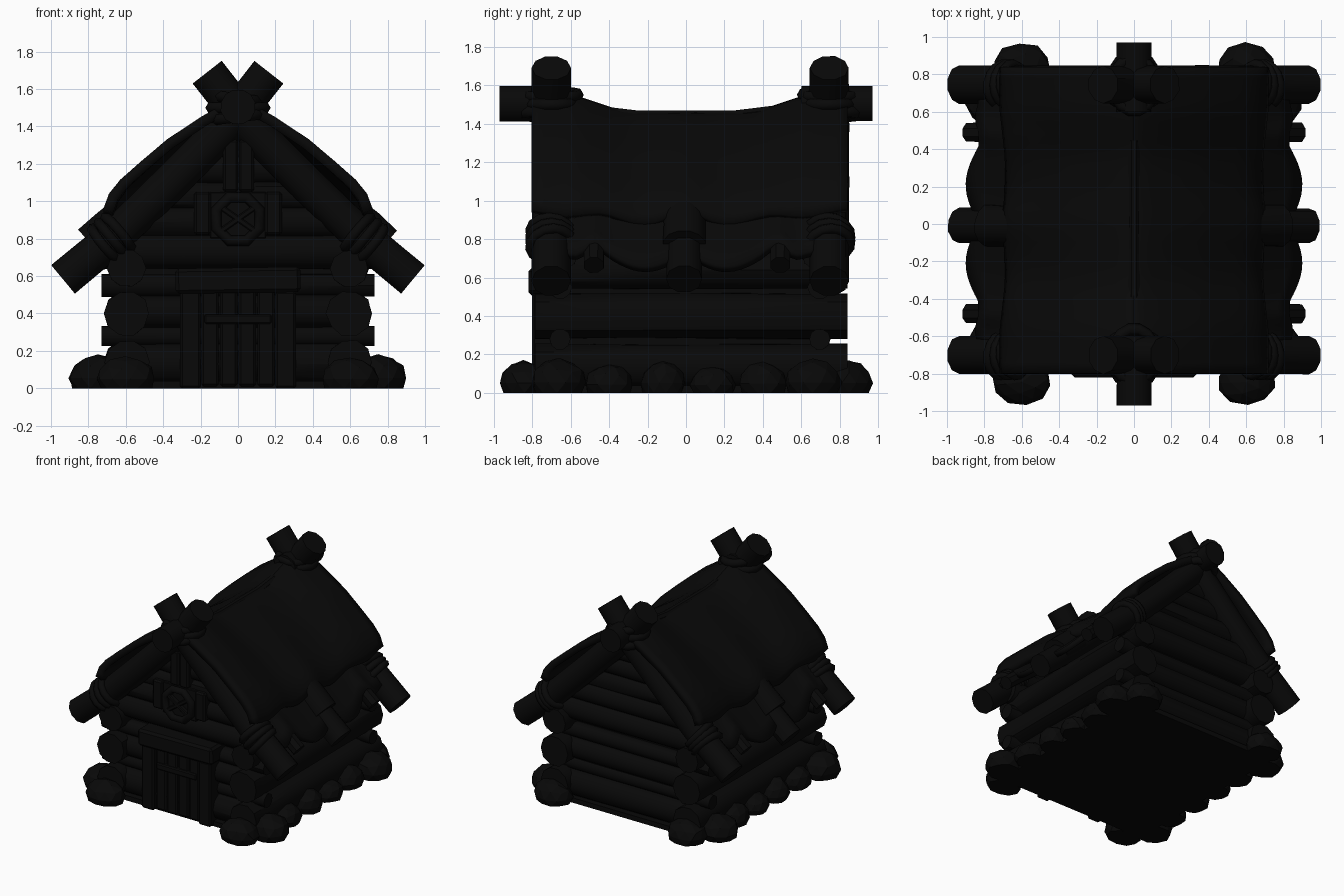
import bpy, bmesh, math, random
from mathutils import Vector, Matrix

if "Cube" in bpy.data.objects:
    bpy.data.objects.remove(bpy.data.objects["Cube"])

random.seed(4)
DARK = bpy.data.materials.new("near_black")
DARK.diffuse_color = (0.0025, 0.0025, 0.0025, 1)
DARK.use_nodes = True
DARK.node_tree.nodes["Principled BSDF"].inputs["Base Color"].default_value = DARK.diffuse_color


def finish(bm, name, angle=None):
    bmesh.ops.recalc_face_normals(bm, faces=bm.faces)
    me = bpy.data.meshes.new(name)
    bm.to_mesh(me)
    bm.free()
    me.materials.append(DARK)
    ob = bpy.data.objects.new(name, me)
    bpy.context.collection.objects.link(ob)
    if angle:
        bpy.ops.object.select_all(action='DESELECT')
        ob.select_set(True)
        bpy.context.view_layer.objects.active = ob
        bpy.ops.object.shade_smooth_by_angle(angle=math.radians(angle))
    return ob


def log(name, pts, r, sides=10, wobble=0.04):
    """Round timber swept along a path, with slightly uneven rings."""
    bm = bmesh.new()
    pts = [Vector(p) for p in pts]
    rings = []
    for i, p in enumerate(pts):
        t = (pts[min(i + 1, len(pts) - 1)] - pts[max(i - 1, 0)]).normalized()
        ref = Vector((0, 1, 0)) if abs(t.y) < 0.9 else Vector((1, 0, 0))
        u = t.cross(ref).normalized()
        v = t.cross(u)
        ring = []
        for k in range(sides):
            a = 2 * math.pi * (k + 0.5) / sides
            rr = r * (1 + random.uniform(-wobble, wobble))
            ring.append(bm.verts.new(p + u * math.cos(a) * rr + v * math.sin(a) * rr))
        rings.append(ring)
    for a, b in zip(rings, rings[1:]):
        for k in range(sides):
            bm.faces.new((a[k], a[k - 1], b[k - 1], b[k]))
    bm.faces.new(rings[0])
    bm.faces.new(rings[-1])
    return finish(bm, name, 40)


def box(name, lo, hi, bevel=0.012, rot=0):
    lo, hi = Vector(lo), Vector(hi)
    bm = bmesh.new()
    bmesh.ops.create_cube(bm, size=1)
    s = hi - lo
    for v in bm.verts:
        v.co = Vector((v.co.x * s.x, v.co.y * s.y, v.co.z * s.z))
    if bevel:
        bmesh.ops.bevel(bm, geom=bm.edges[:], offset=bevel, segments=1, affect='EDGES')
    bm.transform(Matrix.Translation((lo + hi) / 2) @ Matrix.Rotation(rot, 4, 'Y'))
    return finish(bm, name)


def ring(name, c, axis, major, minor, sides=14, squash=1.0):
    """Rope loop around an axis."""
    bm = bmesh.new()
    q = Vector(axis).to_track_quat('Z', 'Y').to_matrix().to_4x4()
    loops = []
    for i in range(sides):
        a = 2 * math.pi * (i + 0.5) / sides
        loop = []
        for j in range(6):
            b = 2 * math.pi * j / 6
            d = major + minor * math.cos(b)
            loop.append(bm.verts.new((d * math.cos(a), d * math.sin(a) * squash, minor * math.sin(b))))
        loops.append(loop)
    for i in range(sides):
        for j in range(6):
            bm.faces.new((loops[i - 1][j - 1], loops[i][j - 1], loops[i][j], loops[i - 1][j]))
    bm.transform(Matrix.Translation(c) @ q)
    return finish(bm, name, 70)


def stone(x, y, sx, sy, h):
    bm = bmesh.new()
    bmesh.ops.create_icosphere(bm, subdivisions=2, radius=1)
    bm.transform(Matrix.Rotation(random.uniform(0, 6), 4, 'Z'))
    for v in bm.verts:
        k = random.uniform(0.93, 1.03)
        v.co = Vector((x + v.co.x * sx * k, y + v.co.y * sy * k,
                       max(0, h * (0.3 + 0.7 * v.co.z * k))))
    finish(bm, "foundation_stone")


def lerp_path(path, t):
    f = t * (len(path) - 1)
    i = min(int(f), len(path) - 2)
    return Vector(path[i]).lerp(Vector(path[i + 1]), f - i)


def sheet(name, fn, n, m, y0, y1, thick):
    """Cloth grid; fn(t, y) returns (x, z)."""
    bm = bmesh.new()
    g = []
    for j in range(m + 1):
        y = y0 + (y1 - y0) * j / m
        g.append([bm.verts.new((fn(i / n, y)[0], y, fn(i / n, y)[1])) for i in range(n + 1)])
    for j in range(m):
        for i in range(n):
            bm.faces.new((g[j][i], g[j][i + 1], g[j + 1][i + 1], g[j + 1][i]))
    ob = finish(bm, name, 35)
    up = ob.data.polygons[0].normal.z > 0
    mod = ob.modifiers.new("thickness", 'SOLIDIFY')
    mod.thickness = thick
    mod.offset = -1 if up else 1


# Floor and inner walls
box("floor", (-0.7, -0.76, 0.0), (0.7, 0.8, 0.04), 0)
box("inner_wall", (-0.57, -0.64, 0.02), (0.57, 0.68, 0.7), 0)

FRONT, BACK = -0.70, 0.745
ALONG = [-0.785, -0.3, 0.3, 0.84]

# Side wall logs
for s in (-1, 1):
    for z, r in ((0.14, 0.12), (0.4, 0.122), (0.64, 0.102)):
        log("side_log", [(s * 0.595, y, z) for y in ALONG], r)

# Front and back wall logs, then the gable logs shortened under the rafters
for y in (-0.655, 0.695):
    for z, r, w in ((0.13, 0.11, 0.6), (0.28, 0.055, 0.73), (0.41, 0.09, 0.6),
                    (0.55, 0.062, 0.73), (0.73, 0.095, 0.72), (0.89, 0.085, 0.57),
                    (1.03, 0.08, 0.43), (1.17, 0.08, 0.29), (1.3, 0.08, 0.15)):
        log("wall_log", [(x * w, y, z) for x in (-1, -0.4, 0.4, 1)], r)

# Rafters: crossed pairs at each gable, shorter ones between
AXIS = [(-0.165, 1.69), (0.07, 1.39), (0.36, 1.1), (0.66, 0.81), (0.935, 0.582)]
for s in (-1, 1):
    for y in (FRONT, BACK):
        log("gable_rafter", [(s * x, y, z) for x, z in AXIS], 0.102, 10, 0.02)
        for i, d in enumerate((-0.045, 0.0, 0.045)):
            ring("rafter_rope", (s * (0.675 + d * 0.75), y, 0.8 - d * 0.65),
                 (s * 0.77, 0.12 * (i - 1), -0.64), 0.11, 0.028)
    log("middle_rafter", [(s * x, -0.01, z + 0.01) for x, z in AXIS[2:]], 0.095)
    for y in (-0.48, 0.49):
        log("small_rafter", [(s * 0.6, y, 0.89), (s * 0.75, y, 0.775), (s * 0.885, y, 0.665)], 0.055, 8)

# Ridge pole and apex lashings
log("ridge_pole", [(0, y, 1.505) for y in (-0.97, -0.6)], 0.095, 12, 0.01)
log("ridge_pole", [(0, y, 1.505) for y in (0.6, 0.97)], 0.095, 12, 0.01)
log("ridge_core", [(0, y, 1.34) for y in (-0.7, 0.7)], 0.08)
for y in (FRONT, BACK):
    for i, z in enumerate((1.45, 1.5, 1.55)):
        ring("apex_rope", (0, y, z), (0.12 * (i - 1), 0, 1), 0.155 - 0.008 * i, 0.032, squash=0.85)

# Roof covering: upper layer sagging between gables, lower scalloped layer
UPPER = [(0, 1.55), (0.06, 1.53), (0.2, 1.45), (0.38, 1.33), (0.52, 1.21), (0.63, 1.11), (0.69, 1.03), (0.72, 0.94)]


def sag(y, t):
    w = min(1, max(0, (abs(y - 0.02) - 0.33) / 0.27))
    bump = 0.03 * t * math.exp(-(y / 0.12) ** 2)
    return (1 - w) * (0.09 - 0.04 * t) - bump


for s in (-1, 1):
    def upper(t, y, s=s):
        p = lerp_path(UPPER, t)
        d = sag(y, t)
        side = min(1, t * 3) * 0.6
        wave = 0.02 * t ** 4 * math.cos(y * 15)
        return s * (p.x - d * side), p.y - d * (1 - 0.3 * side) + wave

    def lower(t, y, s=s):
        lobe = max(0, math.cos((abs(y) - 0.21) / 0.21 * math.pi / 2)) if abs(y) < 0.42 else 0
        lobe = max(lobe, 0.3 * math.exp(-((abs(y) - 0.57) / 0.06) ** 2))
        lift = 0.045 * math.exp(-((abs(y) - 0.485) / 0.06) ** 2)
        x = 0.52 + t * (0.31 + 0.07 * lobe)
        return s * x, 0.755 - 0.93 * (x - 0.82) - 0.02 * lobe * t + lift * t

    sheet("roof_upper_cover", upper, 14, 28, -0.8, 0.84, 0.055)
    sheet("roof_lower_cover", lower, 5, 40, -0.64, 0.68, 0.045)
    # Peaked flap where the middle rafter comes through
    log("rafter_flap", [(s * 0.58, -0.01, 0.94), (s * 0.68, -0.01, 0.855), (s * 0.78, -0.01, 0.765)], 0.112, 12)

# Ridge fold along the top of the cover
log("ridge_fold", [(0, -0.45, 1.46), (0, -0.25, 1.435), (0, 0.25, 1.435), (0, 0.45, 1.46)], 0.035, 8)

# Door: posts, lintel, planks, crossbars
for s in (-1, 1):
    box("door_post", (s * 0.255 - 0.055, -0.8, 0), (s * 0.255 + 0.055, -0.62, 0.52))
box("door_lintel", (-0.335, -0.82, 0.51), (0.335, -0.62, 0.645), 0.018, math.radians(-0.8))
for i, top in enumerate((0.53, 0.56, 0.56, 0.53)):
    x = -0.2 + 0.1 * i
    box("door_plank", (x + 0.004, -0.775 - 0.006 * (i % 2), 0.01), (x + 0.096, -0.68, top))
box("door_crossbar", (-0.18, -0.795, 0.345), (0.18, -0.74, 0.395), 0.008)

# Gable window with crossed bars and boards
for x in (-0.19, 0.19):
    box("window_board", (x - 0.045, -0.765, 0.82), (x + 0.045, -0.68, 1.05))
box("window_panel", (-0.15, -0.752, 0.8), (0.15, -0.68, 1.05), 0.005)
for x in (-0.04, 0.045):
    box("gable_post", (x - 0.04, -0.765, 1.05), (x + 0.04, -0.68, 1.33))
ring("window_frame", (0, -0.765, 0.905), (0, 1, 0), 0.125, 0.03, 8)
for a in (35, -35):
    box("window_bar", (-0.12, -0.785, 0.89), (0.12, -0.745, 0.92), 0.006, math.radians(a))

# Foundation stones: pairs at each corner, smaller ones along both sides
for s in (-1, 1):
    for e in (-1, 1):
        stone(s * 0.6, e * 0.845, 0.16, 0.125, 0.17)
        stone(s * 0.75, e * 0.66, 0.155, 0.15, 0.18)
    for y, r, h in ((-0.4, 0.13, 0.15), (-0.12, 0.12, 0.17), (0.14, 0.12, 0.14), (0.4, 0.13, 0.16)):
        stone(s * 0.715, y, 0.11, r, h)
